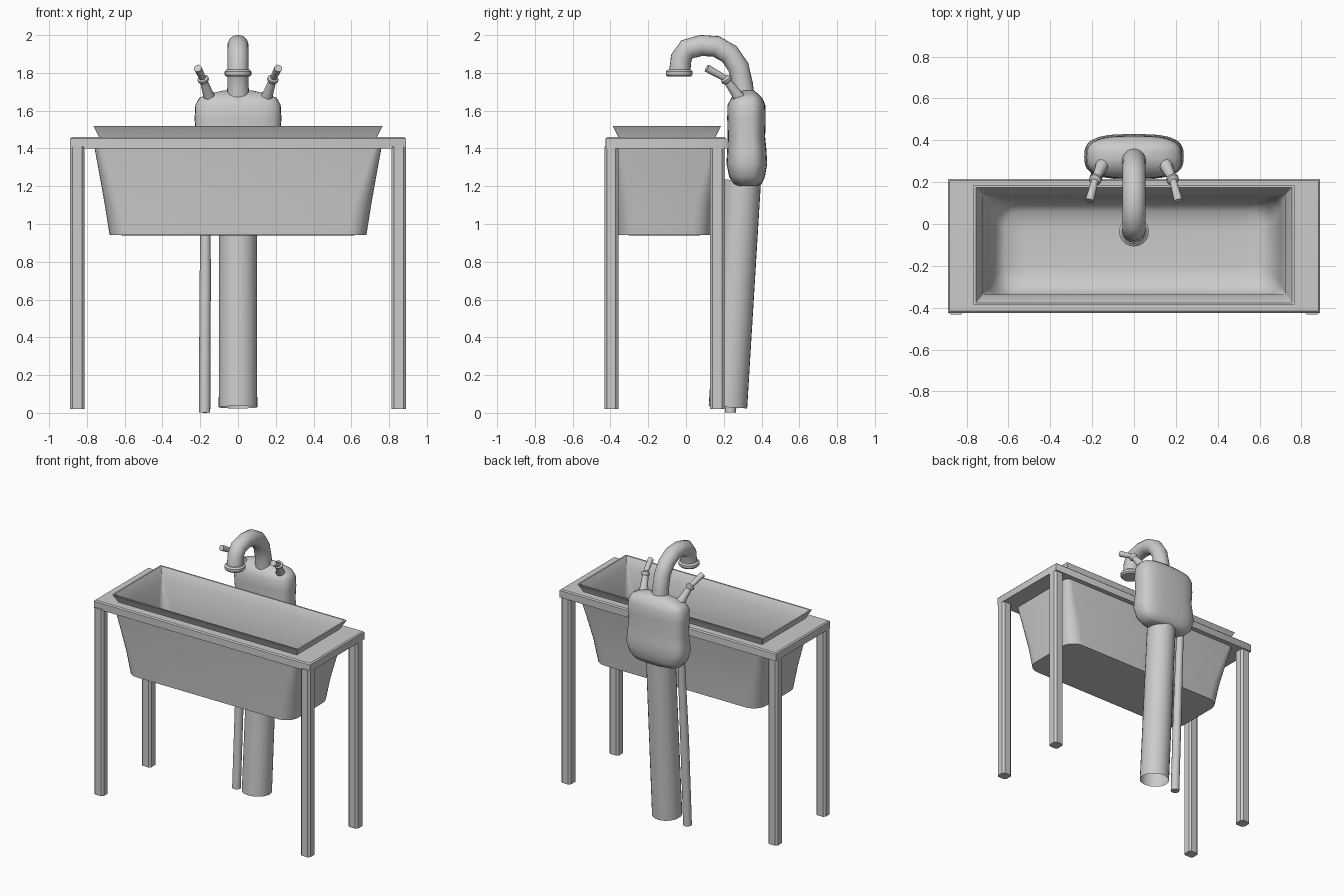
import bpy, bmesh, math
from mathutils import Vector

if "Cube" in bpy.data.objects:
    bpy.data.objects.remove(bpy.data.objects["Cube"])


def loft(name, rings, caps=(True, True), angle=40):
    """Skin a list of equal-length closed point rings."""
    bm = bmesh.new()
    rows = [[bm.verts.new(p) for p in ring] for ring in rings]
    n = len(rows[0])
    for a, b in zip(rows, rows[1:]):
        for i in range(n):
            j = (i + 1) % n
            bm.faces.new((a[i], a[j], b[j], b[i]))
    if caps[0]:
        bm.faces.new(rows[0][::-1])
    if caps[1]:
        bm.faces.new(rows[-1])
    bmesh.ops.recalc_face_normals(bm, faces=bm.faces)
    return finish(name, bm, angle)


def finish(name, bm, angle=40):
    me = bpy.data.meshes.new(name)
    bm.to_mesh(me)
    bm.free()
    ob = bpy.data.objects.new(name, me)
    bpy.context.collection.objects.link(ob)
    bpy.ops.object.select_all(action='DESELECT')
    ob.select_set(True)
    bpy.context.view_layer.objects.active = ob
    bpy.ops.object.shade_smooth_by_angle(angle=math.radians(angle))
    return ob


def rounded_rect(hx, y0, y1, z, r, seg=5):
    pts = []
    corners = [(hx - r, y1 - r), (-hx + r, y1 - r), (-hx + r, y0 + r), (hx - r, y0 + r)]
    for k, (cx, cy) in enumerate(corners):
        for i in range(seg + 1):
            a = math.pi / 2 * (k + i / seg)
            pts.append((cx + r * math.cos(a), cy + r * math.sin(a), z))
    return pts


def superellipse(hx, hy, cy, z, power=3.0, n=32):
    pts = []
    for i in range(n):
        a = 2 * math.pi * i / n
        c, s = math.cos(a), math.sin(a)
        pts.append((hx * math.copysign(abs(c) ** (2 / power), c),
                    cy + hy * math.copysign(abs(s) ** (2 / power), s), z))
    return pts


def tube(name, path, radii, n=20, caps=(True, True), angle=50):
    """Sweep a circle with a radius per path point."""
    path = [Vector(p) for p in path]
    rings, u = [], Vector((1, 0, 0))
    for i, p in enumerate(path):
        t = (path[min(i + 1, len(path) - 1)] - path[max(i - 1, 0)]).normalized()
        u = (u - t * u.dot(t)).normalized()
        v = t.cross(u)
        rings.append([p + radii[i] * (u * math.cos(2 * math.pi * k / n) + v * math.sin(2 * math.pi * k / n))
                      for k in range(n)])
    return loft(name, rings, caps, angle)


def box(name, x0, x1, y0, y1, z0, z1, bevel):
    bm = bmesh.new()
    bmesh.ops.create_cube(bm, size=1)
    for v in bm.verts:
        v.co = ((x0 + x1) / 2 + v.co.x * (x1 - x0), (y0 + y1) / 2 + v.co.y * (y1 - y0),
                (z0 + z1) / 2 + v.co.z * (z1 - z0))
    edges = [e for e in bm.edges if abs(e.verts[0].co.z - e.verts[1].co.z) > 0.01]
    bmesh.ops.bevel(bm, geom=edges, offset=bevel, segments=1, affect='EDGES')
    return finish(name, bm, 30)


# Table frame: slab with an opening for the tub
top = [(0.89, -0.425, 0.215, 1.40, 0.002), (0.89, -0.425, 0.215, 1.452, 0.002),
       (0.882, -0.417, 0.207, 1.46, 0.002), (0.73, -0.355, 0.155, 1.46, 0.01),
       (0.73, -0.355, 0.155, 1.40, 0.01), (0.89, -0.425, 0.215, 1.40, 0.002)]
frame = loft("table_frame", [rounded_rect(*t, seg=2) for t in top], (False, False), 30)

# Four chamfered legs
for sx, side in ((-1, "left"), (1, "right")):
    xs = sorted((sx * 0.89, sx * 0.812))
    box("front_leg_" + side, *xs, -0.432, -0.358, 0.02, 1.41, 0.014)
    box("back_leg_" + side, *xs, 0.127, 0.205, 0.02, 1.41, 0.014)

# Tub: outside wall, flared lip, inside wall and floor in one skin
tub = [(0.60, -0.29, 0.06, 0.94, 0.06), (0.68, -0.36, 0.13, 0.942, 0.10),
       (0.705, -0.368, 0.142, 1.10, 0.09), (0.735, -0.376, 0.16, 1.27, 0.06),
       (0.76, -0.385, 0.18, 1.405, 0.04), (0.73, -0.352, 0.152, 1.43, 0.01),
       (0.735, -0.358, 0.156, 1.46, 0.005), (0.766, -0.388, 0.186, 1.52, 0.003),
       (0.755, -0.377, 0.175, 1.52, 0.003), (0.722, -0.338, 0.14, 1.455, 0.006),
       (0.70, -0.338, 0.13, 1.25, 0.06), (0.665, -0.335, 0.105, 1.02, 0.09),
       (0.62, -0.29, 0.06, 0.975, 0.08), (0.53, -0.21, -0.02, 0.965, 0.05)]
loft("tub", [rounded_rect(*t) for t in tub], angle=45)

# Rounded tap body
body = [(0.13, 0.05, 0.325, 1.20), (0.18, 0.075, 0.325, 1.212), (0.218, 0.095, 0.323, 1.25),
        (0.238, 0.108, 0.322, 1.32), (0.232, 0.104, 0.322, 1.39), (0.224, 0.099, 0.32, 1.46),
        (0.23, 0.102, 0.32, 1.56), (0.226, 0.10, 0.32, 1.63), (0.205, 0.082, 0.322, 1.668),
        (0.15, 0.055, 0.326, 1.69), (0.08, 0.03, 0.33, 1.706)]
loft("tap_body", [superellipse(*b) for b in body], angle=60)

# Drain column (open below) and thin supply pipe
tube("drain_column", [(0, 0.222, 0.03), (0, 0.297, 1.23)], [0.102, 0.10], 28, (False, True))
tube("supply_pipe", [(-0.177, 0.235, 0.002), (-0.174, 0.265, 0.65), (-0.17, 0.30, 1.27)],
     [0.03, 0.03, 0.025], 16)

# Curved spout and nozzle flange
arc = [(0.305, 1.66), (0.298, 1.74), (0.278, 1.83), (0.23, 1.90), (0.16, 1.94),
       (0.08, 1.945), (0.005, 1.925), (-0.025, 1.88), (-0.034, 1.80)]
tube("spout", [(0, y, z) for y, z in arc], [0.06] + [0.056] * 8)
tube("nozzle_flange", [(0, -0.036, z) for z in (1.818, 1.808, 1.79, 1.78)],
     [0.058, 0.071, 0.071, 0.062], 24, angle=30)

# Pair of tap handles: tapered stem, collar and lever
for sx, side in ((-1, "left"), (1, "right")):
    base, joint, tip = (Vector((sx * x, y, z)) for x, y, z in
                        ((0.145, 0.295, 1.65), (0.186, 0.21, 1.77), (0.213, 0.11, 1.825)))
    tube("handle_stem_" + side, [base, base.lerp(joint, 0.4), joint], [0.036, 0.027, 0.019], 14)
    d = (joint - base).normalized()
    tube("handle_collar_" + side, [joint - d * 0.024, joint - d * 0.012, joint, joint + d * 0.012],
         [0.02, 0.03, 0.03, 0.015], 14)
    tube("handle_lever_" + side, [joint, joint.lerp(tip, 0.5), tip], [0.017, 0.019, 0.021], 14)
